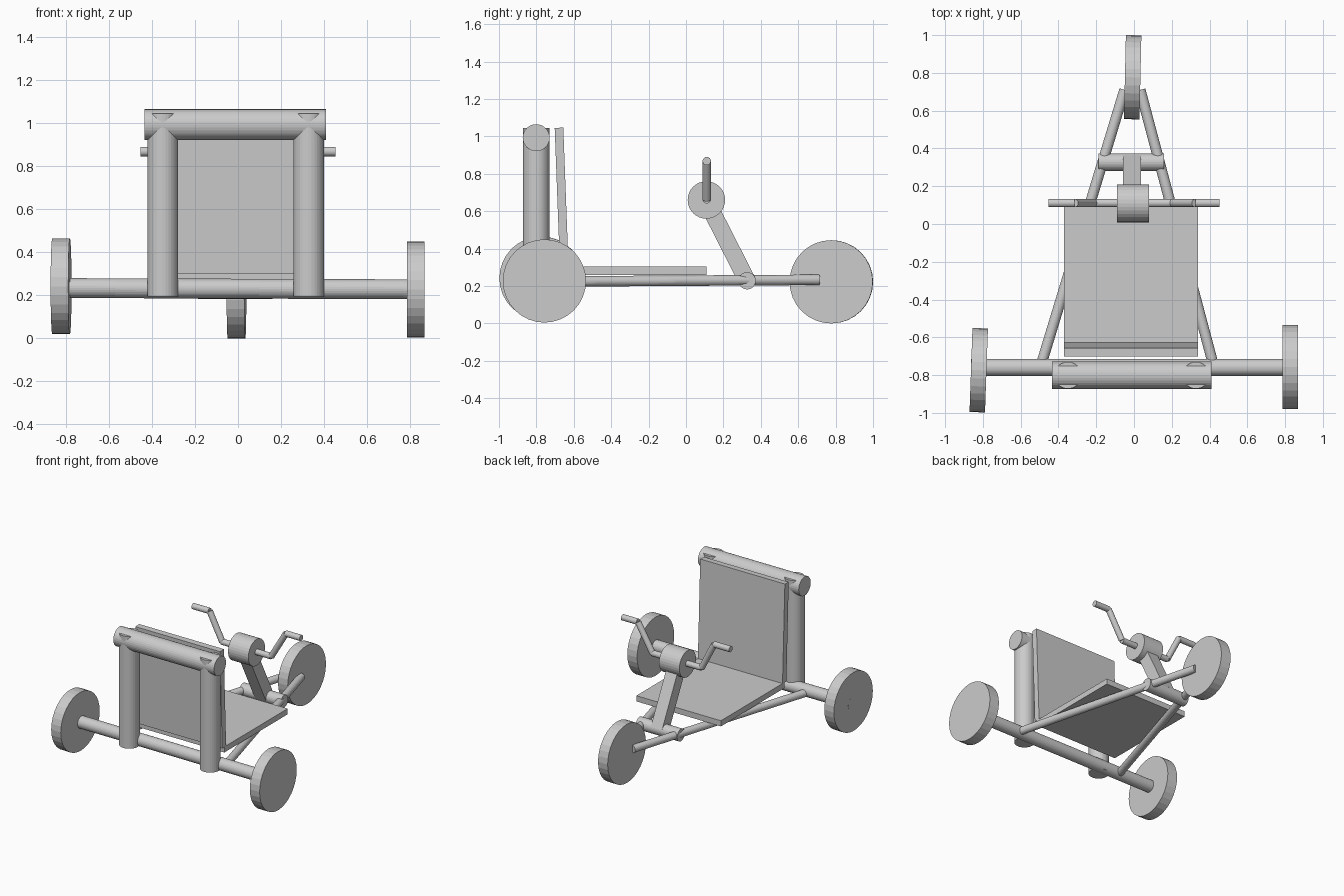
import bpy
import bmesh
from math import radians
from mathutils import Vector, Matrix

if "Cube" in bpy.data.objects:
    bpy.data.objects.remove(bpy.data.objects["Cube"])

SIDES = 32


def finish(name, bm):
    mesh = bpy.data.meshes.new(name)
    bm.to_mesh(mesh)
    bm.free()
    obj = bpy.data.objects.new(name, mesh)
    bpy.context.collection.objects.link(obj)
    return obj


def add_rod(bm, a, b, radius):
    """Capped cylinder running from point a to point b."""
    a, b = Vector(a), Vector(b)
    turn = (b - a).to_track_quat('Z', 'Y').to_matrix().to_4x4()
    bmesh.ops.create_cone(bm, cap_ends=True, segments=SIDES, radius1=radius,
                          radius2=radius, depth=(b - a).length,
                          matrix=Matrix.Translation((a + b) / 2) @ turn)


def rod(name, a, b, radius):
    bm = bmesh.new()
    add_rod(bm, a, b, radius)
    return finish(name, bm)


def slab(name, x0, x1, profile):
    """Extrude a (y, z) outline across from x0 to x1."""
    bm = bmesh.new()
    face = bm.faces.new([bm.verts.new((x0, y, z)) for y, z in profile])
    new = bmesh.ops.extrude_face_region(bm, geom=[face])["geom"]
    verts = [v for v in new if isinstance(v, bmesh.types.BMVert)]
    bmesh.ops.translate(bm, verts=verts, vec=(x1 - x0, 0, 0))
    bmesh.ops.recalc_face_normals(bm, faces=bm.faces)
    return finish(name, bm)


def wheel(name, centre, yaw):
    """Solid disc wheel, axle along x, with a slight steering yaw."""
    axis = Matrix.Rotation(radians(yaw), 3, 'Z') @ Vector((0.041, 0, 0))
    c = Vector(centre)
    return rod(name, c - axis, c + axis, 0.2225)


# Wheels: two beside the backrest, one at the far end
wheel("left_wheel", (-0.822, -0.774, 0.242), -2)
wheel("right_wheel", (0.826, -0.757, 0.227), 0)
wheel("steering_wheel_disc", (-0.007, 0.777, 0.2225), -1.3)

# Chassis: axle, two converging tubes and a cross bar
rod("axle", (-0.862, -0.76, 0.234), (0.867, -0.76, 0.228), 0.046)
rod("left_frame_tube", (-0.487, -0.73, 0.224), (-0.05, 0.71, 0.233), 0.028)
rod("right_frame_tube", (0.416, -0.73, 0.224), (0.033, 0.71, 0.233), 0.028)
rod("cross_bar", (-0.187, 0.327, 0.228), (0.16, 0.327, 0.228), 0.046)

# Backrest frame: two posts poking through a top rail
for side, x in (("left", -0.35), ("right", 0.328)):
    rod(side + "_back_post", (x, -0.801, 0.195), (x, -0.801, 1.045), 0.071)
rod("top_rail", (-0.435, -0.801, 0.993), (0.41, -0.801, 0.993), 0.072)

# Seat and leaning backrest panels
slab("seat", -0.37, 0.34, [(-0.65, 0.26), (0.11, 0.26), (0.11, 0.303), (-0.65, 0.303)])
slab("backrest", -0.37, 0.34,
     [(-0.674, 0.30), (-0.628, 0.302), (-0.656, 1.047), (-0.702, 1.045)])

# Steering column: square stem leaning back up to a round hub
base, top = Vector((0.327, 0.228)), Vector((0.107, 0.66))
off = (top - base).orthogonal().normalized() * 0.046
slab("stem", -0.057, 0.037, [base - off, base + off, top + off, top - off])
rod("hub", (-0.09, 0.109, 0.66), (0.08, 0.109, 0.66), 0.1)

# Handlebar: low bar through the hub, angled links, outer grips
path = [(-0.453, 0.868), (-0.315, 0.868), (-0.21, 0.663),
        (0.203, 0.663), (0.325, 0.868), (0.453, 0.868)]
bm = bmesh.new()
for (xa, za), (xb, zb) in zip(path, path[1:]):
    add_rod(bm, (xa, 0.111, za), (xb, 0.111, zb), 0.022)
finish("handlebar", bm)
